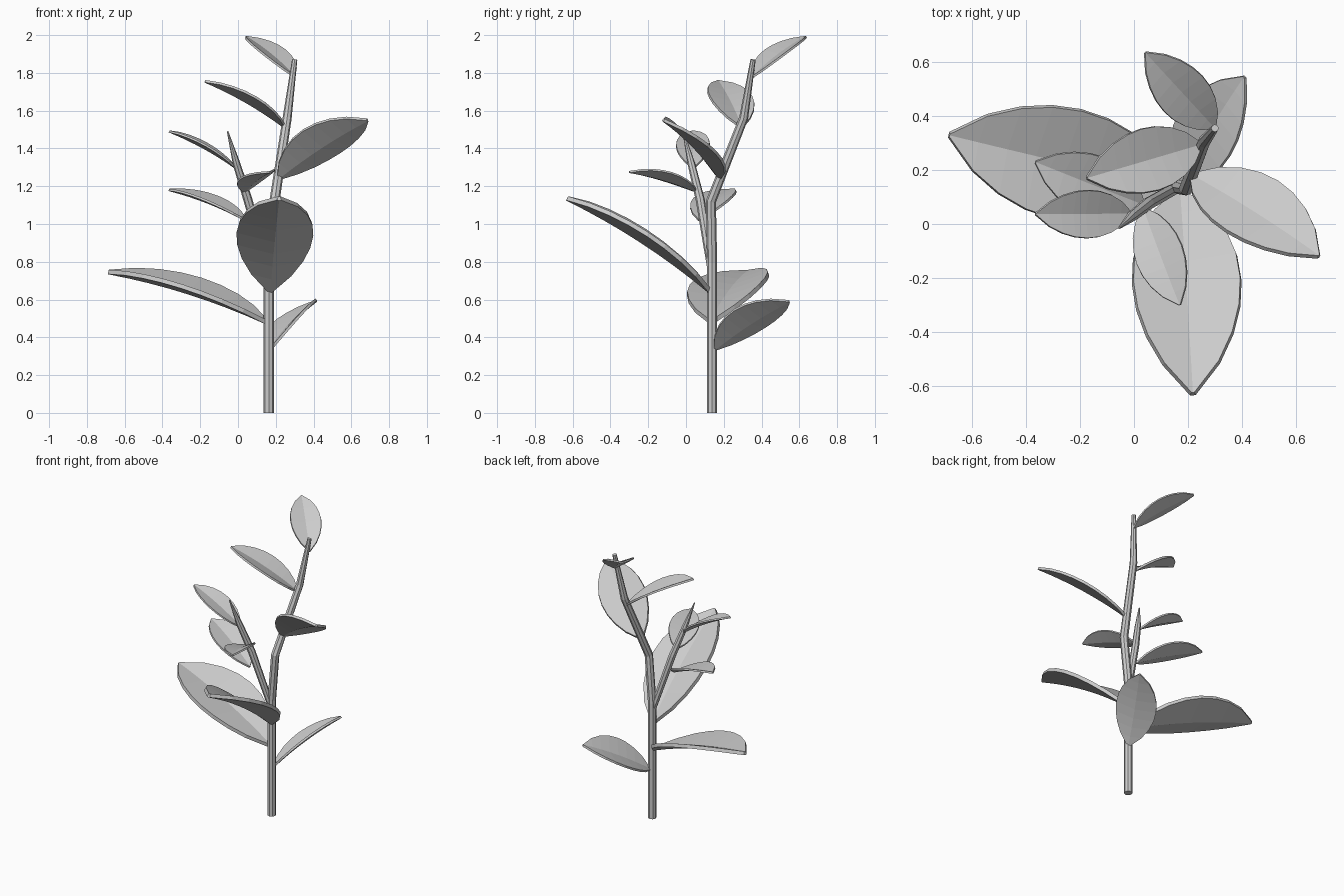
import bpy, bmesh, math
from mathutils import Vector

if "Cube" in bpy.data.objects:
    bpy.data.objects.remove(bpy.data.objects["Cube"])

Z = Vector((0, 0, 1))


def finish(bm, name):
    bmesh.ops.recalc_face_normals(bm, faces=bm.faces)
    me = bpy.data.meshes.new(name)
    bm.to_mesh(me)
    bm.free()
    ob = bpy.data.objects.new(name, me)
    bpy.context.scene.collection.objects.link(ob)
    return ob


def tube(name, path, sides=8):
    """Tapered stem; path entries are (x, y, z, radius)."""
    bm = bmesh.new()
    pts = [Vector(p[:3]) for p in path]
    rings = []
    for i, p in enumerate(pts):
        d = (pts[min(i + 1, len(pts) - 1)] - pts[max(i - 1, 0)]).normalized()
        if i == 0:
            d = Z
        a = Vector((0, 1, 0)).cross(d).normalized()
        b = d.cross(a)
        r = path[i][3]
        rings.append([bm.verts.new(p + r * (a * math.cos(t) + b * math.sin(t)))
                      for t in (2 * math.pi * k / sides for k in range(sides))])
    for lo, hi in zip(rings, rings[1:]):
        for k in range(sides):
            n = (k + 1) % sides
            bm.faces.new((lo[k], lo[n], hi[n], hi[k]))
    bm.faces.new(rings[0][::-1])
    bm.faces.new(rings[-1])
    return finish(bm, name)


def leaf(name, base, tip, half, roll=0, arch=0.03, fold=14, rows=9):
    """Arched blade folded along its midrib, thickened with solidify."""
    base, tip = Vector(base), Vector(tip)
    d = tip - base
    length = d.length
    s0 = d.cross(Z).normalized()
    u0 = s0.cross(d).normalized()
    r, f = math.radians(roll), math.radians(fold)
    s = s0 * math.cos(r) + u0 * math.sin(r)
    u = u0 * math.cos(r) - s0 * math.sin(r)
    bm = bmesh.new()
    grid = []
    for i in range(rows):
        t = i / (rows - 1)
        w = half * max((4 * t * (1 - t)) ** 0.8, 0.04)
        mid = base + d * t + u * (arch * length * 4 * t * (1 - t))
        rise = u * w * math.sin(f)
        side = s * w * math.cos(f)
        grid.append([bm.verts.new(p) for p in (mid - side + rise, mid, mid + side + rise)])
    for a, b in zip(grid, grid[1:]):
        for k in (0, 1):
            bm.faces.new((a[k], a[k + 1], b[k + 1], b[k]))
    ob = finish(bm, name)
    mod = ob.modifiers.new("thickness", 'SOLIDIFY')
    mod.thickness = 0.026 * length
    mod.offset = 0
    return ob


# Main stem and side branch
tube("main_stem", [(.163, .138, 0, .027), (.163, .138, .8, .027), (.193, .132, 1.12, .027),
                   (.26, .305, 1.56, .024), (.30, .355, 1.87, .014)])
tube("side_branch", [(.163, .138, .74, .022), (.052, .075, 1.13, .024),
                     (-.008, .028, 1.32, .02), (-.055, -.015, 1.49, .004)])

# Leaves: base, tip, half width, roll
leaves = {
    "lowest_leaf": ((.17, .15, .335), (.41, .545, .59), .135, 22),
    "large_left_leaf": ((.15, .135, .48), (-.685, .33, .745), .215, 5),
    "large_front_leaf": ((.17, .125, .645), (.218, -.63, 1.135), .207, 3),
    "branch_leaf_lower": ((.04, .07, 1.02), (-.365, .23, 1.18), .115, 3),
    "branch_leaf_front": ((.035, .06, 1.17), (.17, -.30, 1.275), .095, -10),
    "branch_leaf_upper": ((-.01, .04, 1.295), (-.365, .037, 1.49), .092, 4),
    "right_leaf": ((.21, .18, 1.24), (.685, -.12, 1.55), .15, 27),
    "upper_left_leaf": ((.25, .295, 1.51), (-.175, .17, 1.755), .122, 0),
    "top_leaf": ((.30, .355, 1.78), (.042, .635, 1.99), .1, 0),
}
for name, (b, t, w, roll) in leaves.items():
    leaf(name, b, t, w, roll)
